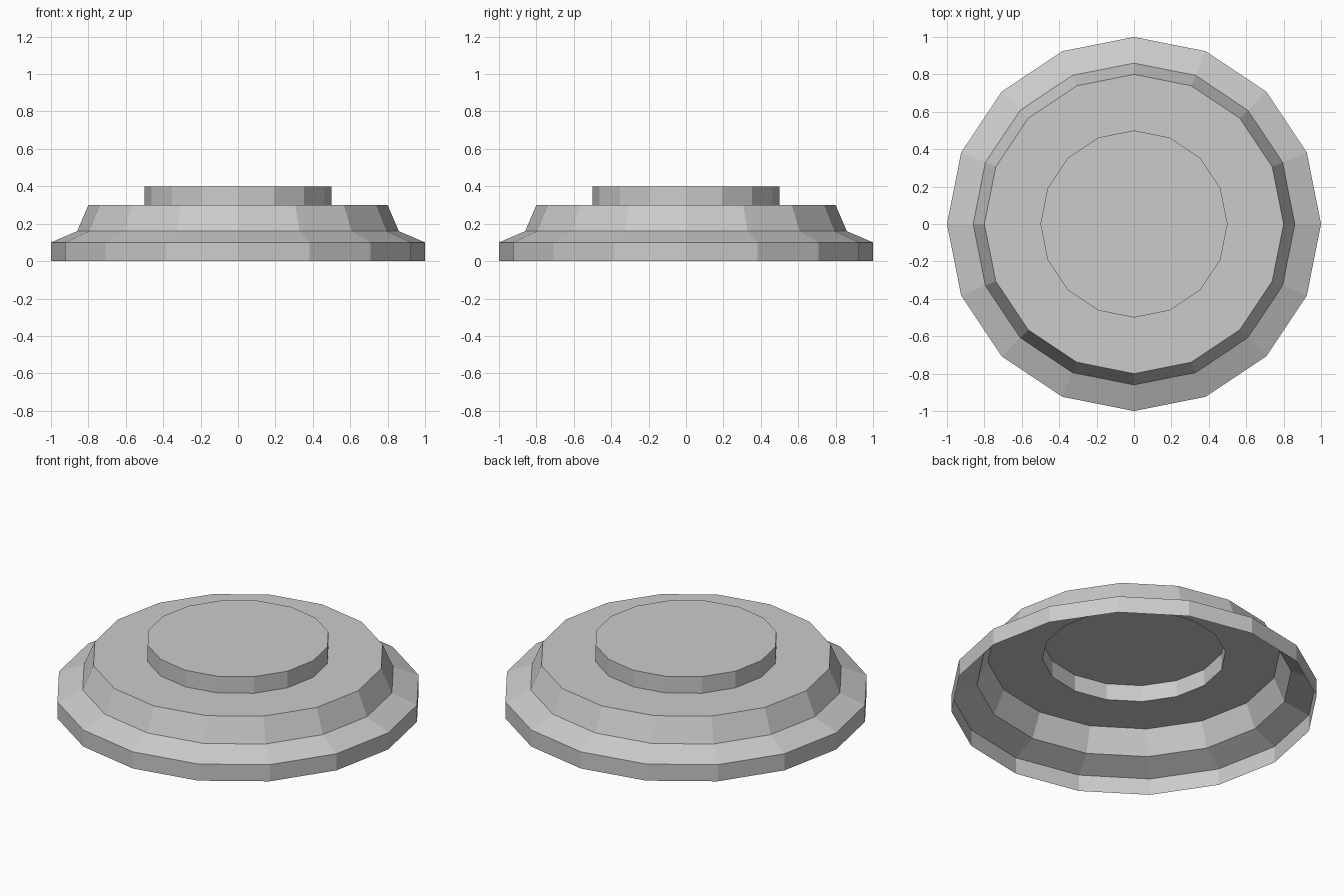
import bpy, bmesh
from math import cos, sin, tau

if "Cube" in bpy.data.objects:
    bpy.data.objects.remove(bpy.data.objects["Cube"])

SIDES = 16


def lathe(name, profile, cap=False):
    """Open single-sheet shell turned from (radius, height) points, bottom to top."""
    bm = bmesh.new()
    rings = [[bm.verts.new((r * cos(tau * i / SIDES), r * sin(tau * i / SIDES), z))
              for i in range(SIDES)] for r, z in profile]
    for low, high in zip(rings, rings[1:]):
        for i in range(SIDES):
            j = (i + 1) % SIDES
            bm.faces.new((low[i], low[j], high[j], high[i]))
    if cap:
        bm.faces.new(rings[-1])
    mesh = bpy.data.meshes.new(name)
    bm.to_mesh(mesh)
    bm.free()
    obj = bpy.data.objects.new(name, mesh)
    bpy.context.collection.objects.link(obj)
    return obj


# Stepped round base, hollow and open underneath
lathe("stepped_base", [(1.0, 0.0), (1.0, 0.1), (0.86, 0.16), (0.8, 0.3), (0.5, 0.3)])

# Raised central disc, also hollow from below
lathe("raised_disc", [(0.5, 0.3), (0.5, 0.4)], cap=True)
